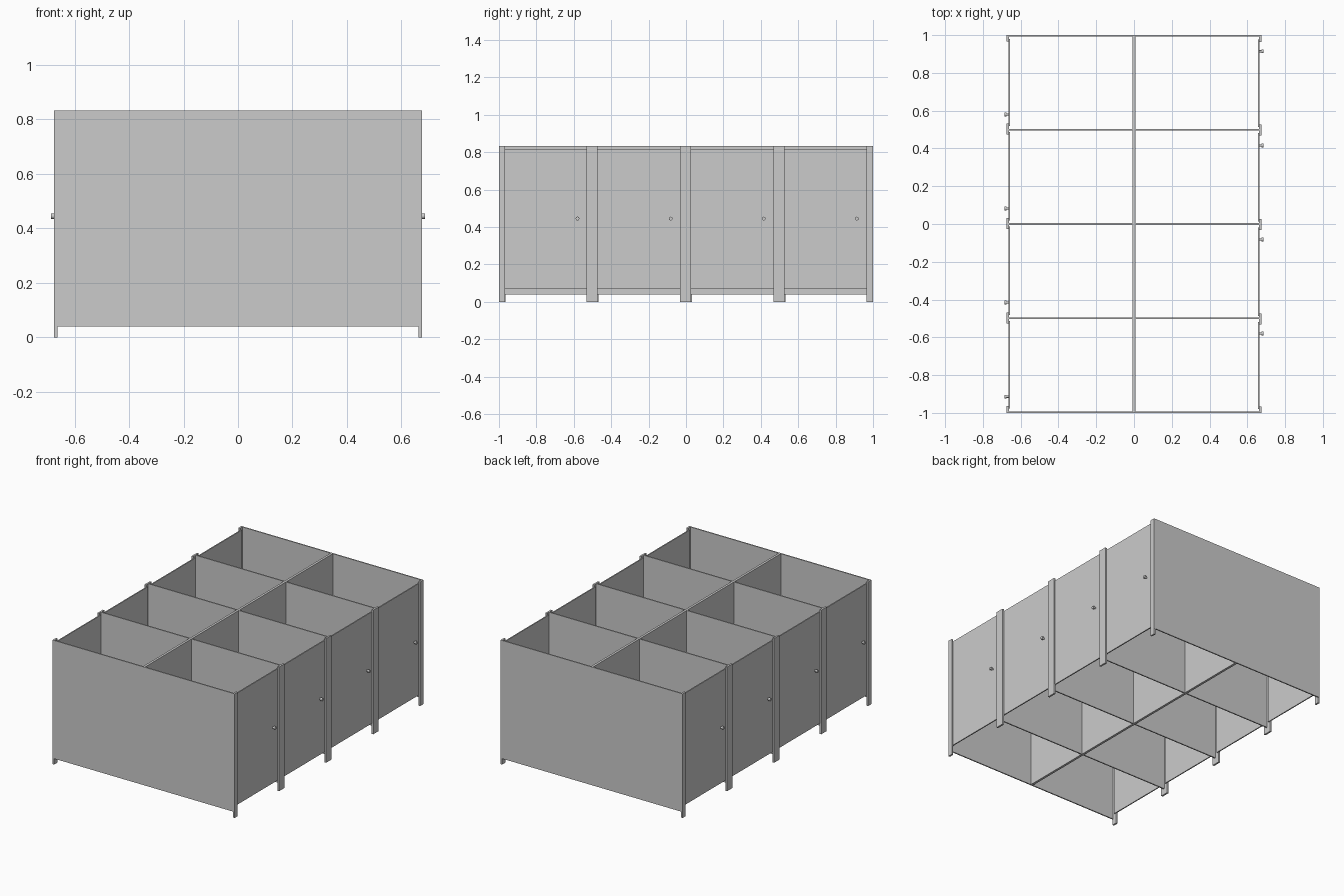
import bpy
from math import pi

if "Cube" in bpy.data.objects:
    bpy.data.objects.remove(bpy.data.objects["Cube"])

T = 0.008            # panel thickness
Z0, Z1 = 0.04, 0.832  # panel bottom and top
FRONT = 0.675        # outer x of the pilasters


def box(name, x0, x1, y0, y1, z0, z1):
    bpy.ops.mesh.primitive_cube_add(size=1, location=((x0 + x1) / 2, (y0 + y1) / 2, (z0 + z1) / 2))
    ob = bpy.context.object
    ob.name = name
    ob.scale = (x1 - x0, y1 - y0, z1 - z0)
    bpy.ops.object.transform_apply(location=False, rotation=False, scale=True)
    return ob


def side_box(name, s, x0, x1, y0, y1, z0, z1):
    # s = -1 turns the part half a turn about z, giving the opposite row
    xs, ys = sorted((s * x0, s * x1)), sorted((s * y0, s * y1))
    return box(name, *xs, *ys, z0, z1)


def disc(name, s, x0, x1, y, z, r):
    bpy.ops.mesh.primitive_cylinder_add(vertices=20, radius=r, depth=x1 - x0,
                                        location=(s * (x0 + x1) / 2, s * y, z),
                                        rotation=(0, pi / 2, 0))
    ob = bpy.context.object
    ob.name = name
    bpy.ops.object.shade_smooth_by_angle()
    return ob


# Outer end walls
box("front_end_wall", -FRONT, FRONT, -1, -1 + T, Z0, Z1)
box("back_end_wall", -FRONT, FRONT, 1 - T, 1, Z0, Z1)

# Spine wall between the two rows
box("spine_wall", -0.008, 0.008, -1 + T, 1 - T, Z0, Z1)

for s, row in ((1, "right"), (-1, "left")):
    # Partitions between cubicles
    for i, y in enumerate((-0.5, 0, 0.5)):
        side_box(f"{row}_partition_{i}", s, 0.008, 0.663, y - T / 2, y + T / 2, Z0, Z1)

    # Pilasters standing on the floor, narrower at the ends
    spans = [(-1 + 0.001, -0.967)]
    spans += [(y - 0.031, y + 0.026) for y in (-0.5, 0, 0.5)]
    spans += [(0.964, 1 - 0.001)]
    for i, (a, b) in enumerate(spans):
        side_box(f"{row}_pilaster_{i}", s, 0.663, FRONT, a, b, 0, Z1)

    # Doors behind the pilaster faces, with turn knobs
    for i in range(4):
        a, b = spans[i][1] - 0.012, spans[i + 1][0] + 0.012
        side_box(f"{row}_door_{i}", s, 0.657, 0.6645, a, b, 0.07, 0.818)
        y = -0.58 + 0.498 * i
        disc(f"{row}_knob_stem_{i}", s, 0.66, 0.676, y, 0.445, 0.006)
        disc(f"{row}_knob_cap_{i}", s, 0.674, 0.686, y, 0.445, 0.01)
